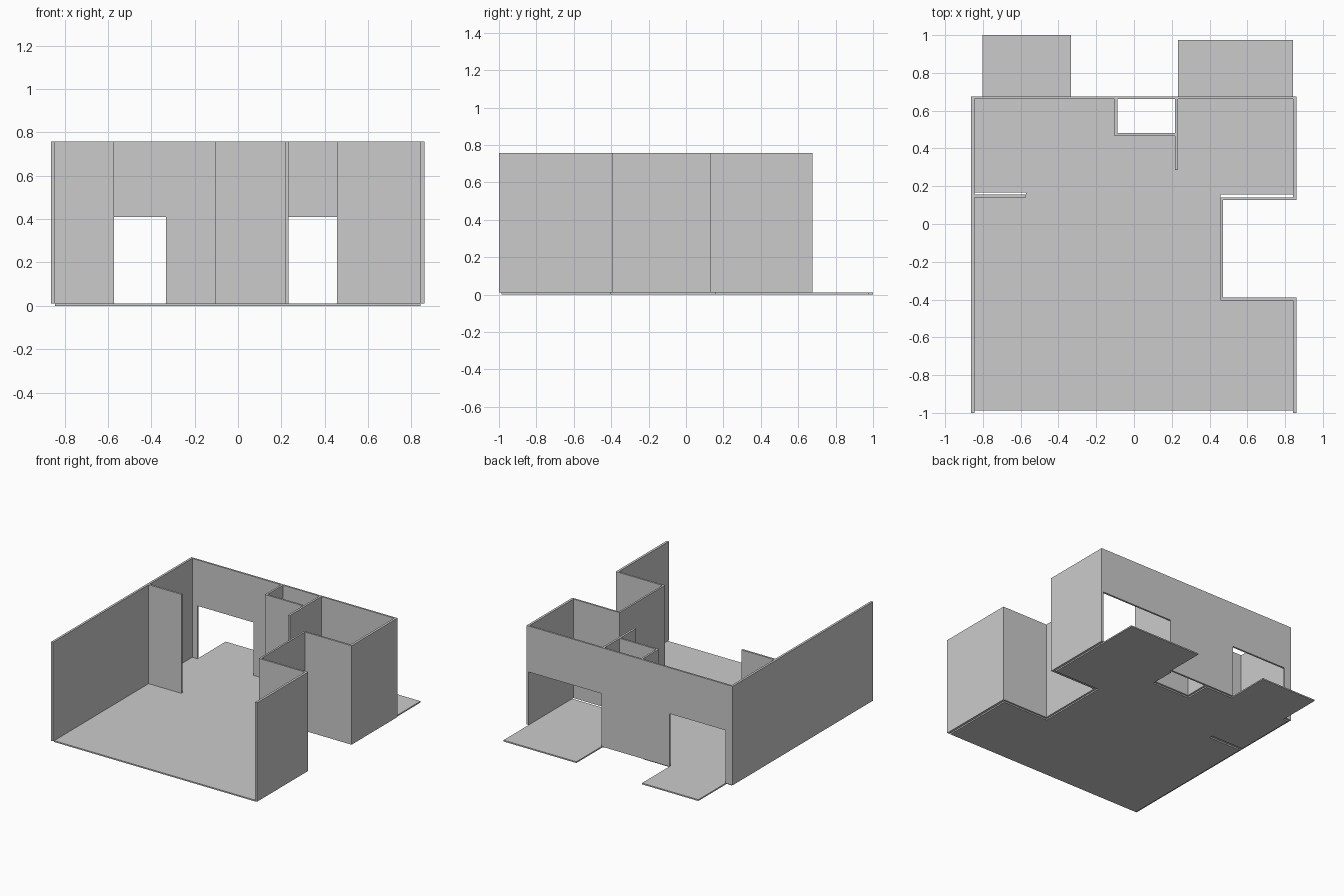
import bpy
import bmesh

FLOOR_H, TOP, DOOR_H = 0.01, 0.757, 0.41


def slab(name, outline, z0, z1):
    """Extrude a flat outline from z0 to z1."""
    bm = bmesh.new()
    face = bm.faces.new([bm.verts.new((x, y, z0)) for x, y in outline])
    ext = bmesh.ops.extrude_face_region(bm, geom=[face])
    verts = [g for g in ext["geom"] if isinstance(g, bmesh.types.BMVert)]
    bmesh.ops.translate(bm, vec=(0, 0, z1 - z0), verts=verts)
    bmesh.ops.recalc_face_normals(bm, faces=bm.faces)
    mesh = bpy.data.meshes.new(name)
    bm.to_mesh(mesh)
    bm.free()
    obj = bpy.data.objects.new(name, mesh)
    bpy.context.collection.objects.link(obj)
    return obj


def wall(name, x0, x1, y0, y1):
    return slab(name, [(x0, y0), (x1, y0), (x1, y1), (x0, y1)], FLOOR_H, TOP)


# Floor with two porches, side recess, closet notch and stub-wall slot
slab("floor", [
    (-0.845, -0.987), (0.842, -0.987), (0.842, -0.403), (0.457, -0.403),
    (0.457, 0.155), (0.842, 0.155), (0.842, 0.975), (0.233, 0.975),
    (0.233, 0.662), (0.217, 0.662), (0.217, 0.467), (-0.103, 0.467),
    (-0.103, 0.662), (-0.333, 0.662), (-0.333, 1.0), (-0.803, 1.0),
    (-0.803, 0.662), (-0.845, 0.662), (-0.845, 0.166), (-0.572, 0.166),
    (-0.572, 0.14), (-0.845, 0.14)], 0, FLOOR_H)

# Back wall: a profile with two doorways, drawn in x/z and stood upright
back = slab("back_wall", [
    (-0.862, FLOOR_H), (-0.803, FLOOR_H), (-0.803, DOOR_H), (-0.333, DOOR_H),
    (-0.333, FLOOR_H), (0.233, FLOOR_H), (0.233, DOOR_H), (0.842, DOOR_H),
    (0.842, FLOOR_H), (0.86, FLOOR_H), (0.86, TOP), (-0.862, TOP)], 0, 0.014)
for v in back.data.vertices:
    x, z, d = v.co
    v.co = (x, 0.675 - d, z)
# the axis swap above keeps the outward normals

# Left wall and its short stub
wall("left_wall", -0.862, -0.845, -1.0, 0.661)
wall("stub_wall", -0.845, -0.572, 0.14, 0.155)

# Right outer wall wrapping around the side recess
slab("right_wall", [
    (0.842, -1.0), (0.86, -1.0), (0.86, -0.39), (0.471, -0.39),
    (0.471, 0.127), (0.86, 0.127), (0.86, 0.661), (0.842, 0.661),
    (0.842, 0.141), (0.457, 0.141), (0.457, -0.404), (0.842, -0.404)],
    FLOOR_H, TOP)

# Closet walls and room divider
slab("closet_wall", [
    (-0.103, 0.467), (0.217, 0.467), (0.217, 0.481), (-0.088, 0.481),
    (-0.088, 0.661), (-0.103, 0.661)], FLOOR_H, TOP)
wall("divider_wall", 0.217, 0.233, 0.287, 0.661)
